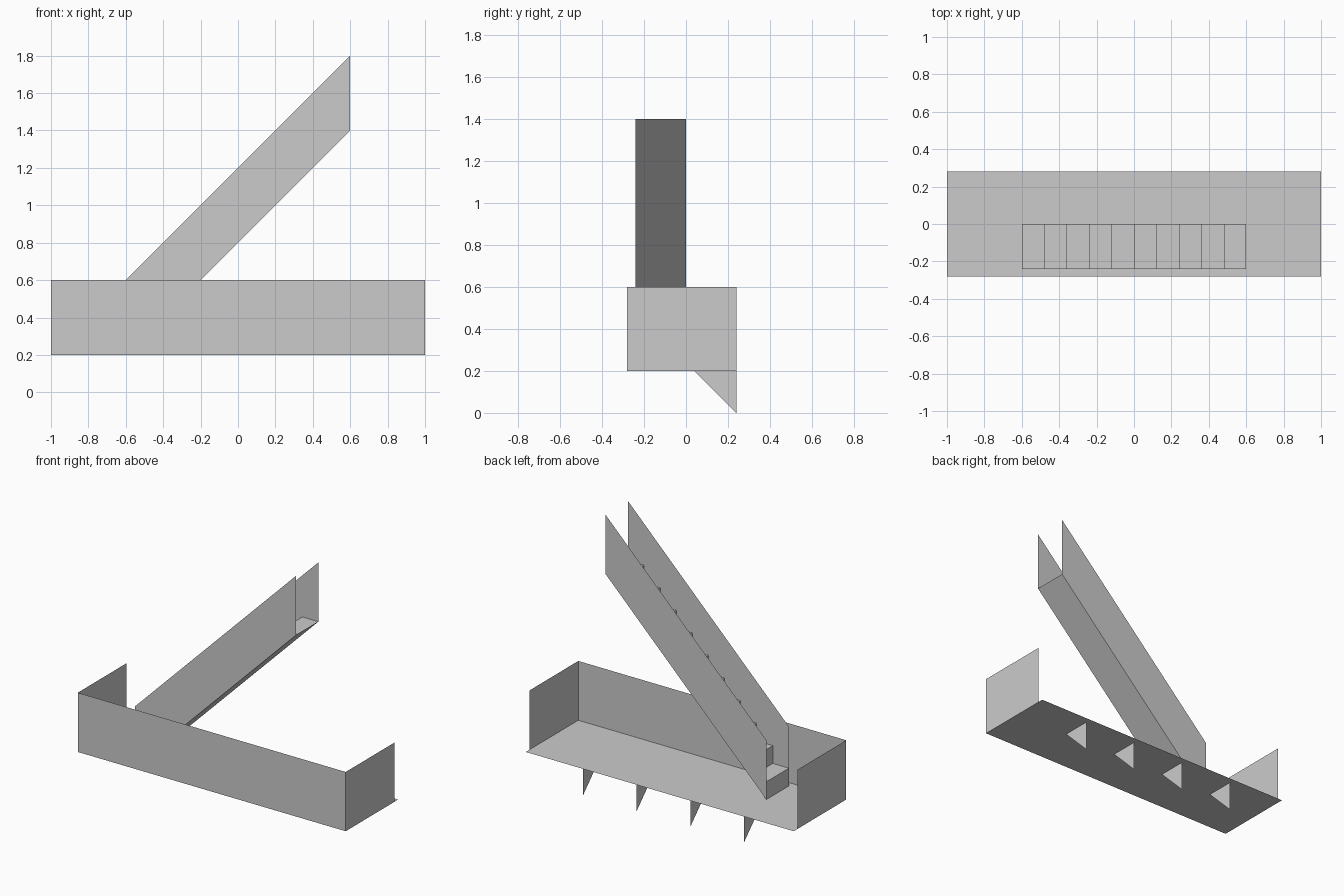
import bpy

if "Cube" in bpy.data.objects:
    bpy.data.objects.remove(bpy.data.objects["Cube"])

FLOOR, RAIL, STEP = 0.2, 0.4, 0.12
STEPS = 10
Y0, Y1 = -0.24, 0.0          # stair width
X0, X1 = -0.6, 0.6           # stair run


def mesh(name, verts, faces):
    me = bpy.data.meshes.new(name)
    me.from_pydata(verts, [], faces)
    me.update()
    ob = bpy.data.objects.new(name, me)
    bpy.context.collection.objects.link(ob)
    return ob


def sheet(name, verts):
    return mesh(name, verts, [tuple(range(len(verts)))])


def slab(name, xa, xb, ya, yb, z):
    return sheet(name, [(xa, ya, z), (xb, ya, z), (xb, yb, z), (xa, yb, z)])


def sweep_y(name, profile, ya, yb):
    """Strip of quads: an open (x, z) profile stretched from ya to yb."""
    verts = [(x, y, z) for x, z in profile for y in (ya, yb)]
    faces = [(2*i, 2*i + 1, 2*i + 3, 2*i + 2) for i in range(len(profile) - 1)]
    return mesh(name, verts, faces)


# Balcony floor and the landing panel beneath the stairs
slab("floor", -1, 1, -0.28, 0.28, FLOOR)
slab("landing_panel", X0, X1, Y0, Y1, FLOOR + 0.001)

# Parapet: front panel and two side panels
top = FLOOR + RAIL
sheet("front_parapet", [(-1, -0.28, FLOOR), (1, -0.28, FLOOR), (1, -0.28, top), (-1, -0.28, top)])
for side, x in (("left", -1), ("right", 1)):
    sheet(side + "_parapet", [(x, -0.28, FLOOR), (x, 0.24, FLOOR), (x, 0.24, top), (x, -0.28, top)])

# Triangular support brackets
for i in range(4):
    x = -0.6 + 0.4 * i
    sheet(f"bracket_{i + 1}", [(x, 0.04, FLOOR), (x, 0.24, FLOOR), (x, 0.24, 0)])

# Stair side panels
rise = STEP * STEPS
for side, y in (("front", Y0), ("back", Y1)):
    sheet(side + "_stair_panel", [(X0, y, FLOOR), (X1, y, FLOOR + rise),
                                  (X1, y, top + rise), (X0, y, top)])

# Stair soffit, then treads and risers
sweep_y("stair_soffit", [(X0, FLOOR), (X1, FLOOR + rise)], Y0, Y1)
profile = [(X0, FLOOR)]
for i in range(STEPS):
    z = FLOOR + STEP * (i + 1)
    profile += [(X0 + STEP * i, z), (X0 + STEP * (i + 1), z)]
sweep_y("stair_steps", profile, Y0, Y1)
